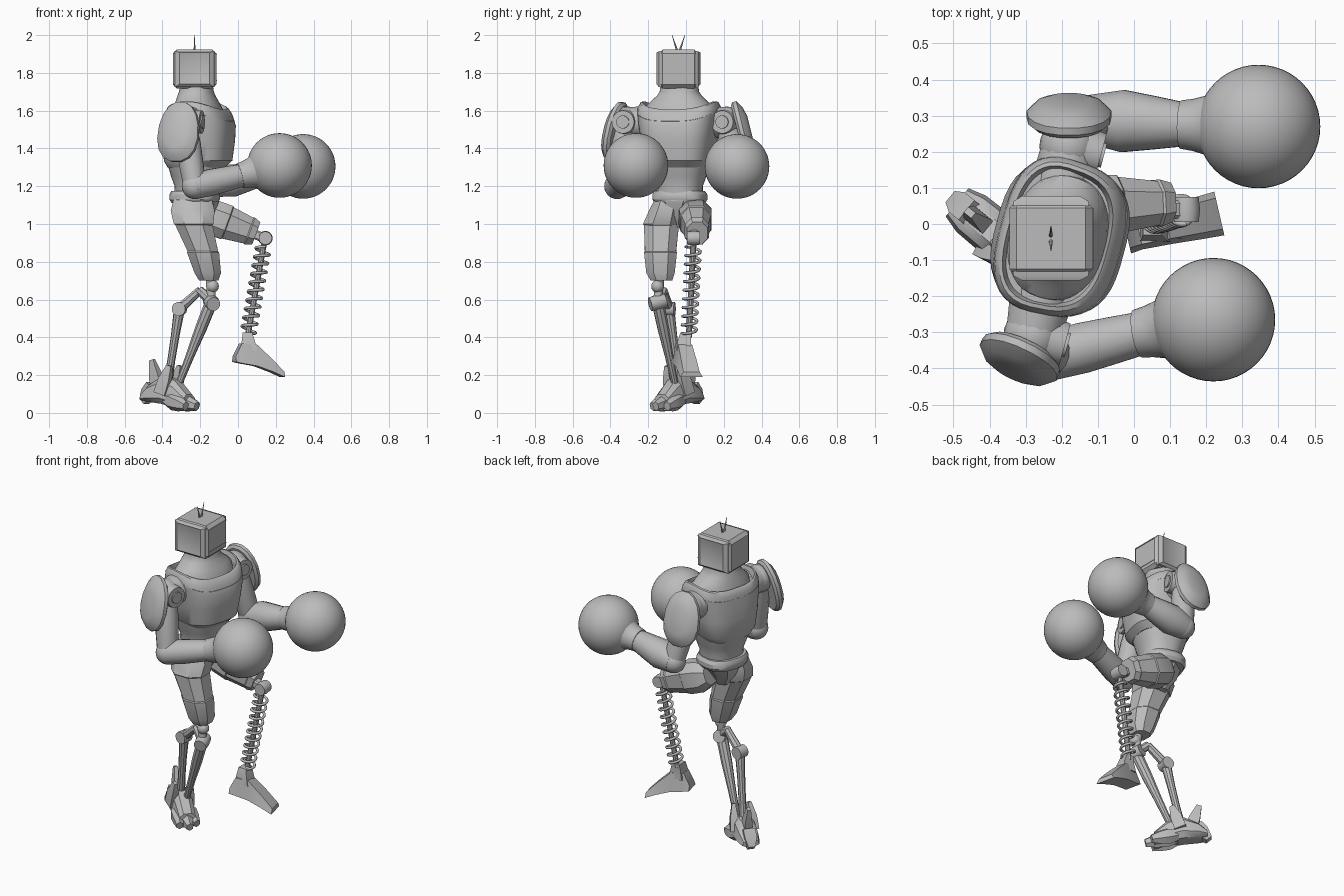
import bpy, bmesh, math
from mathutils import Matrix, Vector

cube = bpy.data.objects.get("Cube")
if cube:
    bpy.data.objects.remove(cube, do_unlink=True)

grey = bpy.data.materials.new("plain_grey")
grey.use_nodes = True
GREY = (0.5, 0.5, 0.5, 1)
grey.diffuse_color = GREY
grey.node_tree.nodes["Principled BSDF"].inputs["Base Color"].default_value = GREY


def finish(name, bm):
    bmesh.ops.recalc_face_normals(bm, faces=bm.faces)
    mesh = bpy.data.meshes.new(name)
    bm.to_mesh(mesh)
    bm.free()
    mesh.materials.append(grey)
    ob = bpy.data.objects.new(name, mesh)
    bpy.context.scene.collection.objects.link(ob)
    bpy.ops.object.select_all(action='DESELECT')
    ob.select_set(True)
    bpy.context.view_layer.objects.active = ob
    bpy.ops.object.shade_smooth_by_angle(angle=math.radians(32))
    return ob


def frame(p, direction):
    """Matrix at p whose z runs along direction and whose y leans upward."""
    q = Vector(direction).to_track_quat('Z', 'Y')
    return Matrix.Translation(p) @ q.to_matrix().to_4x4()


def loft(name, m, rings, n=8, power=2, taper=0, band=None):
    """Rings are (cx, cy, cz, rx, ry[, droop at front and back]); band sinks a strip."""
    bm = bmesh.new()
    loops = []
    for cx, cy, cz, rx, ry, *droop in rings:
        loop = []
        for i in range(n):
            a = math.tau * (i + 0.5) / n
            c, s = math.cos(a), math.sin(a)
            k = 1 / math.cos(math.pi / n)
            x = math.copysign(abs(c) ** (2 / power), c) * k
            y = math.copysign(abs(s) ** (2 / power), s) * k
            x *= rx * (1 - taper * y)
            y = cy + y * ry
            z = cz - (droop[0] * y * y if droop else 0)
            loop.append(bm.verts.new(m @ Vector((cx + x, y, z))))
        loops.append(loop)
    strips = []
    for a, b in zip(loops, loops[1:]):
        strips.append([bm.faces.new((a[i], a[(i + 1) % n], b[(i + 1) % n], b[i])) for i in range(n)])
    bm.faces.new(loops[0][::-1])
    bm.faces.new(loops[-1])
    if band is not None:
        bmesh.ops.recalc_face_normals(bm, faces=bm.faces)
        bmesh.ops.inset_region(bm, faces=strips[band], thickness=0.006, depth=-0.005)
    return finish(name, bm)


def limb(name, p, q, radii, n=16, flat=1):
    """Tube from p to q with evenly spaced radii; flat squashes its width."""
    d = Vector(q) - Vector(p)
    step = d.length / (len(radii) - 1)
    return loft(name, frame(p, d), [(0, 0, i * step, r * flat, r) for i, r in enumerate(radii)], n)


def ball(name, p, r, segs=24):
    bm = bmesh.new()
    bmesh.ops.create_uvsphere(bm, u_segments=segs, v_segments=segs // 2, radius=r,
                              matrix=Matrix.Translation(p))
    return finish(name, bm)


def box(name, m, size, bevel=0.0):
    bm = bmesh.new()
    bmesh.ops.create_cube(bm, size=1, matrix=m @ Matrix.Diagonal((*size, 1)))
    if bevel:
        bmesh.ops.bevel(bm, geom=bm.edges[:], offset=bevel, segments=1, affect='EDGES')
    return finish(name, bm)


# Head: chamfered case with raised screens on both sides
HEAD = Vector((-0.23, -0.04, 1.82))
box("head", Matrix.Translation(HEAD), (0.23, 0.21, 0.205), 0.02)
for side, word in ((1, "left"), (-1, "right")):
    loft(word + "_screen", frame(HEAD + Vector((0, side * 0.09, 0)), (0, side, 0)),
         [(0, 0, 0, 0.106, 0.096), (0, 0, 0.014, 0.103, 0.094), (0, 0.004, 0.027, 0.08, 0.084),
          (0, 0.004, 0.024, 0.074, 0.078)], 4)
    limb(word + "_antenna", HEAD + Vector((0, 0.008 * side, 0.1)),
         HEAD + Vector((0, 0.034 * side, 0.18)), (0.005, 0.003, 0.001), 6)
for z in (-0.06, 0.08):
    box("face_slot", Matrix.Translation(HEAD + Vector((0.115, 0, z))), (0.006, 0.17, 0.006))

# Torso, turned slightly to the right; local y points forward
TURN = math.radians(-15)
BODY = Matrix.Translation((-0.22, -0.035, 0)) @ Matrix.Rotation(TURN - math.pi / 2, 4, 'Z')
FORWARD = Vector((math.cos(TURN), math.sin(TURN), 0))
loft("neck", BODY, [(0, 0.01, 1.58, 0.18, 0.14, 1.9), (0, 0.01, 1.63, 0.172, 0.13, 1.9),
                    (0, 0.005, 1.655, 0.145, 0.112, 1), (0, 0, 1.68, 0.118, 0.097),
                    (0, 0, 1.7, 0.104, 0.09), (0, 0, 1.73, 0.1, 0.085)], 40, 2.2)
loft("chest", BODY, [(0, 0, 1.3, 0.145, 0.145), (0, 0.01, 1.335, 0.175, 0.172),
                     (0, 0.015, 1.44, 0.195, 0.18), (0, 0.02, 1.54, 0.21, 0.177, 0.6),
                     (0, 0.018, 1.6, 0.216, 0.17, 1.6)], 40, 2.9, 0.05)
loft("collar", BODY, [(0, 0.018, 1.59, 0.217, 0.171, 1.6), (0, 0.016, 1.625, 0.216, 0.165, 1.8),
                      (0, 0.012, 1.648, 0.203, 0.15, 1.9), (0, 0.01, 1.65, 0.192, 0.14, 1.9),
                      (0, 0.01, 1.61, 0.182, 0.13, 1.9)], 40, 2.8, 0.05)
loft("abdomen", BODY, [(0, 0, 1.12, 0.125, 0.115), (0, 0, 1.2, 0.122, 0.112),
                       (0, 0, 1.25, 0.14, 0.13), (0, 0, 1.32, 0.16, 0.15)], 32, 2.3)
loft("belt", BODY, [(0, -0.01, 1.11, 0.13, 0.115), (0, -0.01, 1.13, 0.143, 0.127),
                    (0, -0.01, 1.155, 0.143, 0.127), (0, -0.01, 1.175, 0.13, 0.118)], 24, 2.5)
loft("pelvis", BODY, [(0, 0, 0.98, 0.03, 0.04), (0, 0, 1.05, 0.07, 0.09), (0, 0, 1.12, 0.12, 0.11)], 8)

# Arms: shoulder, shield pad, upper arm, elbow, forearm, cuff and round glove
ARMS = (
    ("left", (-0.18, 0.215, 1.54), (-0.12, 0.29, 1.21), (0.15, 0.275, 1.27), (0.345, 0.27, 1.305),
     (-0.18, 0.285, 1.49), (0, 1, 0.25), 0.086),
    ("right", (-0.28, -0.31, 1.54), (-0.23, -0.365, 1.2), (0.03, -0.3, 1.26), (0.22, -0.265, 1.31),
     (-0.31, -0.36, 1.485), (-0.4, -0.85, 0.2), 0.07),
)
for word, shoulder, elbow, wrist, glove, pad, pad_dir, thick in ARMS:
    shoulder, wrist, glove = Vector(shoulder), Vector(wrist), Vector(glove)
    ball(word + "_shoulder", shoulder, 0.082)
    inner = Vector((BODY.translation.x, BODY.translation.y, shoulder.z))
    limb(word + "_shoulder_axle", shoulder, shoulder.lerp(inner, 0.6), (0.075, 0.085, 0.085), 16)
    limb(word + "_shoulder_disc", shoulder, shoulder + FORWARD * 0.092, (0.07, 0.066, 0.06), 24)
    limb(word + "_shoulder_cap", shoulder, shoulder + FORWARD * 0.1, (0.036, 0.034), 16)
    loft(word + "_shoulder_pad", frame(pad, pad_dir),
         [(0, 0, -0.012, 0.1, 0.145), (0, 0, 0, 0.115, 0.16), (0, 0, 0.02, 0.115, 0.16),
          (0, -0.005, 0.045, 0.09, 0.125), (0, -0.01, 0.058, 0.055, 0.08)], 16, 2.2, 0.08)
    limb(word + "_upper_arm", shoulder, elbow, (0.055, 0.065, 0.064, 0.058), 16)
    ball(word + "_elbow", elbow, 0.068)
    limb(word + "_forearm", elbow, wrist, (0.068, thick, (thick + 0.06) / 2, 0.059), 16)
    out = (glove - wrist).normalized()
    limb(word + "_cuff", wrist - out * 0.02, wrist + out * 0.08, (0.067, 0.072, 0.081, 0.106), 32)
    ball(word + "_glove", glove, 0.171, 48)

# Standing right leg: armoured thigh, linked knee and twin rods
loft("right_thigh", Matrix.Identity(4),
     [(-0.24, -0.1, 1.13, 0.1, 0.065), (-0.24, -0.11, 1.07, 0.115, 0.085),
      (-0.235, -0.13, 1.0, 0.103, 0.096), (-0.185, -0.135, 0.85, 0.084, 0.086),
      (-0.16, -0.135, 0.74, 0.069, 0.074), (-0.155, -0.13, 0.7, 0.05, 0.056)], 8, 2.4, band=2)
KNEE, FRONT, REAR = (-0.135, -0.15, 0.67), (-0.14, -0.15, 0.59), (-0.31, -0.09, 0.55)
ball("right_knee", KNEE, 0.034, 16)
limb("right_knee_post", (-0.145, -0.14, 0.72), FRONT, (0.026, 0.022), 12)
limb("right_knee_axle", (-0.15, -0.11, 0.595), (-0.13, -0.19, 0.575), (0.036, 0.04, 0.036), 16)
limb("right_rear_axle", (-0.315, -0.12, 0.55), (-0.305, -0.06, 0.55), (0.036, 0.036), 16)
limb("right_knee_link", REAR, (-0.2, -0.12, 0.65), (0.025, 0.02), 8)
limb("right_knee_strut", (-0.205, -0.12, 0.65), FRONT, (0.022, 0.026), 8)
limb("right_front_rod", FRONT, (-0.31, -0.06, 0.16), (0.032, 0.03, 0.022, 0.018), 10)
limb("right_rear_rod", REAR, (-0.375, -0.03, 0.14), (0.028, 0.022, 0.02, 0.024), 10)

# Standing foot
FOOT = frame((-0.49, 0.06, 0), (0.775, -0.63, 0))
loft("right_foot", FOOT, [(0, 0.085, 0, 0.045, 0.018), (0, 0.105, 0.05, 0.058, 0.045),
                          (0, 0.12, 0.14, 0.06, 0.07), (0, 0.1, 0.22, 0.055, 0.07),
                          (0, 0.055, 0.3, 0.05, 0.04)], 8, 3, 0.15)
for i in (-1, 0, 1):
    tip = FOOT @ Vector((i * 0.05, 0.035, 0.35 - 0.035 * abs(i)))
    limb("right_toe", FOOT @ Vector((i * 0.03, 0.075, 0.17)), tip, (0.032, 0.043, 0.036, 0.022), 6, 0.85)
    limb("ankle_fin", FOOT @ Vector((i * 0.055, 0.1, 0.1 + 0.05 * abs(i))),
         FOOT @ Vector((i * 0.045, 0.28 - 0.03 * abs(i), 0.045 + 0.155 * abs(i))),
         (0.034, 0.032, 0.014), 4, 0.7)
limb("heel_spur", FOOT @ Vector((0, 0.14, 0.06)), FOOT @ Vector((0, 0.06, -0.01)), (0.035, 0.035, 0.02), 4)

# Raised left leg: thigh, knee bracket and coil spring
loft("left_thigh", frame((-0.2, 0.045, 1.06), (0.31, 0.015, -0.115)),
     [(0, 0, 0, 0.06, 0.06), (0, 0, 0.05, 0.085, 0.09), (0, 0, 0.15, 0.082, 0.092),
      (0, 0, 0.28, 0.064, 0.075), (0, 0, 0.315, 0.054, 0.062)], 8, 2.4, band=2)
box("left_knee_bracket", frame((0.115, 0.04, 0.935), (1, 0, -0.4)), (0.05, 0.05, 0.08), 0.008)
limb("left_knee_axle", (0.145, 0.005, 0.925), (0.145, 0.075, 0.925), (0.034, 0.038, 0.034), 16)
top, bottom = Vector((0.14, 0.04, 0.91)), Vector((0.05, 0.015, 0.4))
limb("spring_core", top, bottom, (0.015, 0.015), 10)
coil = bpy.data.curves.new("spring", 'CURVE')
coil.dimensions = '3D'
coil.bevel_depth = 0.008
coil.bevel_resolution = 1
turns, per_turn = 10, 20
line = coil.splines.new('POLY')
line.points.add(turns * per_turn)
SPRING = frame(top, bottom - top)
for i, pt in enumerate(line.points):
    a = math.tau * i / per_turn
    along = (bottom - top).length * (0.06 + 0.9 * i / (turns * per_turn))
    pt.co = (*(SPRING @ Vector((0.039 * math.cos(a), 0.039 * math.sin(a), along))), 1)
coil.materials.append(grey)
spring = bpy.data.objects.new("spring", coil)
bpy.context.scene.collection.objects.link(spring)
bpy.ops.object.select_all(action='DESELECT')
spring.select_set(True)
bpy.context.view_layer.objects.active = spring
bpy.ops.object.convert(target='MESH')

# Raised foot: wedge with ankle block
LIFTED = frame((-0.02, -0.03, 0), (0.26, 0.06, 0))
loft("left_foot", LIFTED, [(0, 0.285, 0, 0.045, 0.015), (0, 0.315, 0.035, 0.042, 0.053),
                           (0, 0.305, 0.115, 0.045, 0.057), (0, 0.25, 0.2, 0.05, 0.033),
                           (0, 0.203, 0.263, 0.053, 0.014)], 4, 2, 0.17)
loft("left_ankle", Matrix.Translation((0.055, -0.01, 0)),
     [(0, 0, 0.33, 0.045, 0.04), (0, 0, 0.38, 0.035, 0.035), (-0.005, 0.01, 0.425, 0.025, 0.03)], 4)
